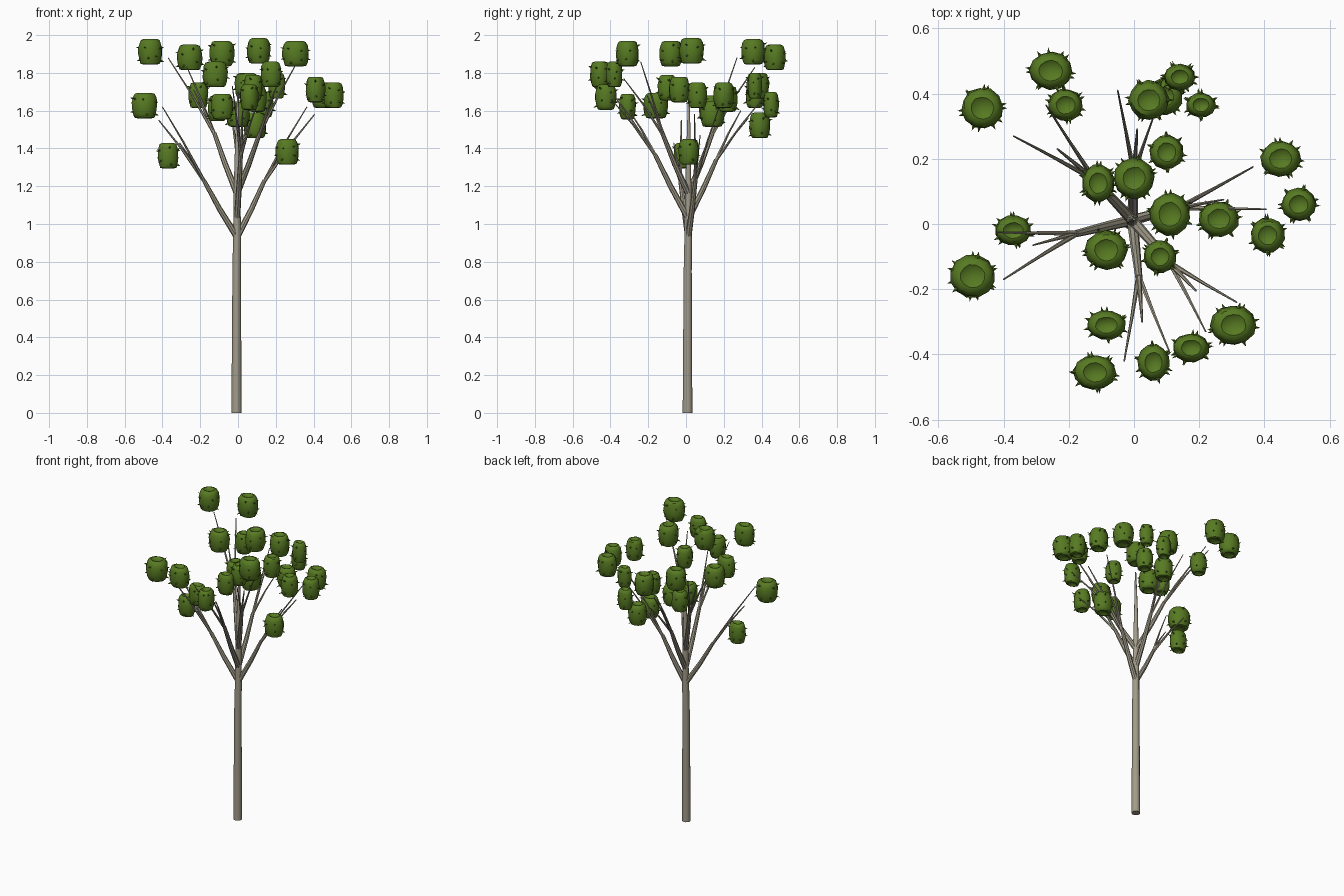
import bpy, bmesh, math, random
from mathutils import Vector, Matrix

if "Cube" in bpy.data.objects:
    bpy.data.objects.remove(bpy.data.objects["Cube"])

random.seed(4)

def material(name, rgb):
    m = bpy.data.materials.new(name)
    m.diffuse_color = (*rgb, 1)
    m.use_nodes = True
    m.node_tree.nodes["Principled BSDF"].inputs["Base Color"].default_value = m.diffuse_color
    return m

BARK = material("grey_bark", (0.36, 0.33, 0.25))
LEAF = material("leaf_green", (0.095, 0.195, 0.016))

def finish(bm, name, mat, angle):
    bmesh.ops.recalc_face_normals(bm, faces=bm.faces)
    me = bpy.data.meshes.new(name)
    bm.to_mesh(me)
    bm.free()
    me.materials.append(mat)
    ob = bpy.data.objects.new(name, me)
    bpy.context.collection.objects.link(ob)
    bpy.context.view_layer.objects.active = ob
    ob.select_set(True)
    bpy.ops.object.shade_smooth_by_angle(angle=math.radians(angle))
    ob.select_set(False)
    return ob

def tube(bm, pts, radii, sides):
    """Tapered limb through a few points."""
    pts = [Vector(p) for p in pts]
    rings = []
    for i, (p, r) in enumerate(zip(pts, radii)):
        d = (pts[min(i + 1, len(pts) - 1)] - pts[max(i - 1, 0)]).normalized()
        if i == 0 and p.z == 0:
            d = Vector((0, 0, 1))
        u = d.cross(Vector((0, 1, 0))).normalized()
        v = d.cross(u)
        rings.append([bm.verts.new(p + r * (u * math.cos(a) + v * math.sin(a)))
                      for a in (2 * math.pi * k / sides for k in range(sides))])
    for a, b in zip(rings, rings[1:]):
        for k in range(sides):
            j = (k + 1) % sides
            bm.faces.new((a[k], a[j], b[j], b[k]))
    bm.faces.new(rings[0])
    bm.faces.new(rings[-1])

# trunk with its leader
bm = bmesh.new()
tube(bm, [(-.008, .008, 0), (-.007, .009, .75), (-.005, .012, .95),
          (-.005, .012, 1.2), (-.004, .014, 1.45), (.0, .015, 1.7)],
     [.027, .0225, .021, .017, .011, .004], 10)
finish(bm, "trunk", BARK, 40)

# limbs: fork height, node, three twig tips
limbs = {
    "left": (.93, (-.18, -.03, 1.23), [(-.40, -.17, 1.62), (-.42, -.025, 1.55), (-.31, -.065, 1.43)]),
    "right": (.93, (.14, .05, 1.23), [(.365, .175, 1.62), (.405, .045, 1.58), (.275, .075, 1.47)]),
    "back": (1.03, (0, .16, 1.34), [(-.05, .41, 1.67), (.01, .29, 1.60), (.06, .33, 1.56)]),
    "front": (1.03, (.015, -.165, 1.37), [(-.03, -.42, 1.73), (.025, -.30, 1.60), (.11, -.395, 1.66)]),
    "back_left": (1.16, (-.125, .14, 1.48), [(-.37, .27, 1.88), (-.235, .23, 1.71), (-.27, .365, 1.83)]),
    "front_right": (1.16, (.115, -.125, 1.48), [(.315, -.24, 1.86), (.19, -.205, 1.68), (.22, -.33, 1.77)]),
}
for name, (z0, node, tips) in limbs.items():
    bm = bmesh.new()
    a, n = Vector((-.005, .012, z0)), Vector(node)
    mid = a.lerp(n, .5) + Vector((n.x, n.y, 0)) * .03
    tube(bm, [a, mid, n], [.017, .0145, .011], 8)
    for i, t in enumerate(tips):
        t = Vector(t)
        m = n.lerp(t, .5) + Vector((0, 0, .01))
        start = n - (n - mid) * .08
        tube(bm, [start, m, t], [.0095, .006, .003] if i == 1 else [.0085, .005, .0025], 6)
    finish(bm, name + "_limb", BARK, 40)

# leaf clumps: x, y, z, x radius, y radius
clumps = [
    (-.465, .355, 1.91, .064, .063), (-.255, .47, 1.88, .066, .058),
    (-.21, .365, 1.68, .053, .049), (.045, .38, 1.73, .062, .060),
    (.09, .39, 1.52, .060, .055), (.14, .45, 1.63, .048, .040),
    (.205, .365, 1.73, .045, .038), (.10, .22, 1.66, .052, .053),
    (0, .14, 1.58, .062, .063), (-.11, .125, 1.61, .051, .058),
    (.11, .03, 1.915, .062, .066), (.26, .015, 1.38, .062, .055),
    (.45, .20, 1.68, .062, .055), (.505, .06, 1.68, .053, .051),
    (.41, -.035, 1.71, .052, .054), (-.085, -.08, 1.90, .065, .060),
    (.08, -.10, 1.72, .050, .050), (-.37, -.02, 1.36, .056, .046),
    (-.495, -.16, 1.625, .069, .066), (-.085, -.31, 1.62, .060, .045),
    (-.12, -.455, 1.79, .066, .053), (.06, -.425, 1.67, .049, .056),
    (.175, -.38, 1.79, .056, .044), (.305, -.31, 1.90, .070, .060),
]
# barrel profile with dimpled ends: radius, height
PROFILE = [(0, -.056), (.38, -.058), (.55, -.066), (.78, -.062), (.91, -.043), (1, -.012),
           (1, .018), (.92, .046), (.78, .064), (.55, .069), (.38, .061), (0, .058)]
SEG = 12
for idx, (x, y, z, rx, ry) in enumerate(clumps):
    bm = bmesh.new()
    turn = random.random()
    rings = []
    for r, h in PROFILE:
        count = SEG if r else 1
        ring = []
        for k in range(count):
            a = 2 * math.pi * (k + turn) / SEG
            w = r * random.uniform(.96, 1.04)
            ring.append(bm.verts.new((x + rx * w * math.cos(a), y + ry * w * math.sin(a), z + h)))
        rings.append(ring)
    for a, b in zip(rings, rings[1:]):
        for k in range(SEG):
            j = (k + 1) % SEG
            vs = [a[k % len(a)], a[j % len(a)], b[j % len(b)], b[k % len(b)]]
            bm.faces.new(list(dict.fromkeys(vs)))
    # small pointed leaves poking out of the clump
    for k in range(12):
        a = 2 * math.pi * (k + random.uniform(-.25, .25)) / 6 + turn
        h = random.uniform(.015, .05) * (1 if k < 6 else -1)
        d = Vector((math.cos(a), math.sin(a), h * 9)).normalized()
        p = Vector((x + rx * .96 * math.cos(a), y + ry * .96 * math.sin(a), z + h))
        mat = Matrix.Translation(p) @ d.to_track_quat('Z', 'Y').to_matrix().to_4x4()
        bmesh.ops.create_cone(bm, cap_ends=True, segments=4, radius1=.010, radius2=0,
                              depth=.032, matrix=mat)
    finish(bm, f"leaf_clump_{idx + 1}", LEAF, 50)
